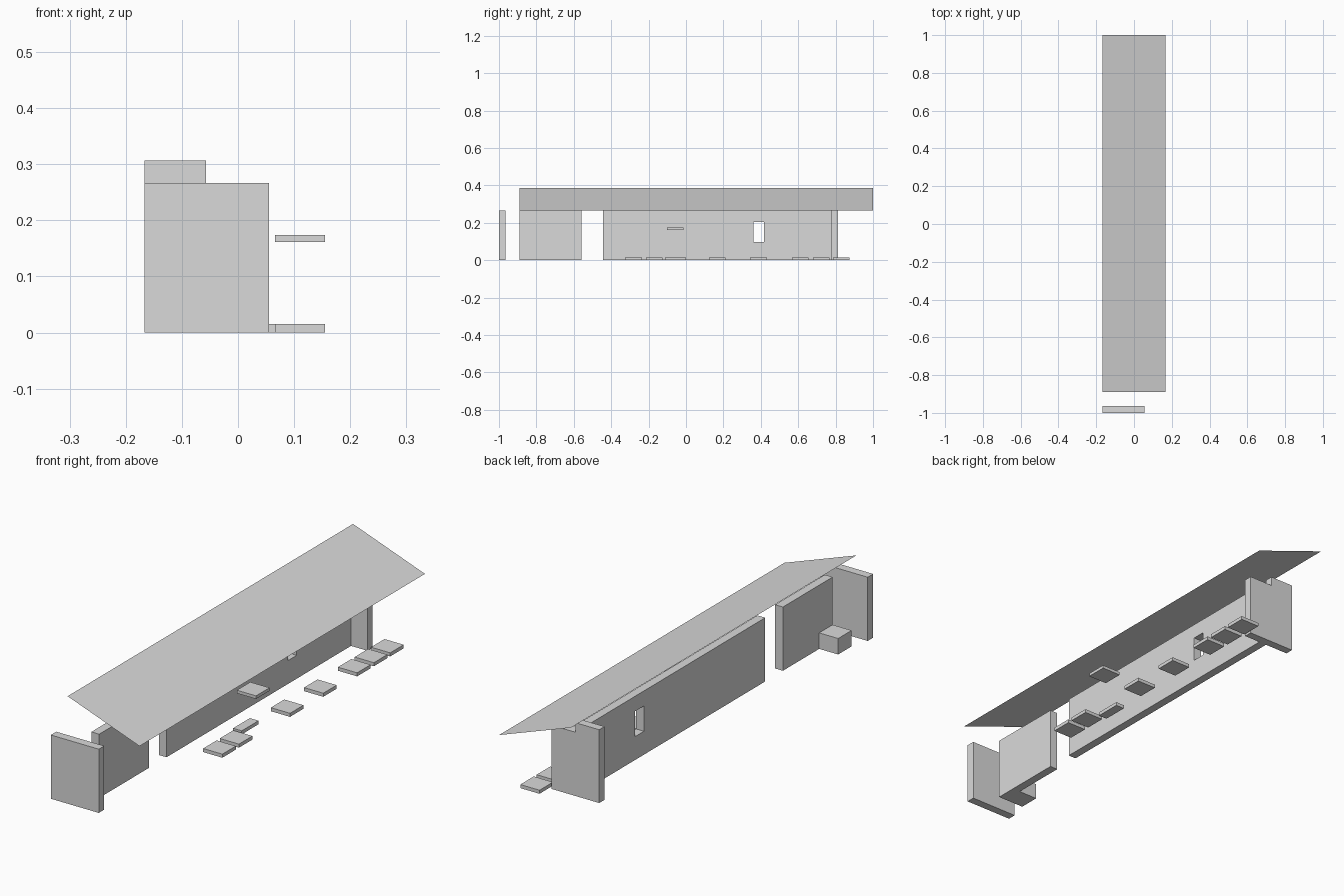
import bpy
import bmesh

if "Cube" in bpy.data.objects:
    bpy.data.objects.remove(bpy.data.objects["Cube"], do_unlink=True)

GREY = (0.7, 0.7, 0.7, 1.0)
plaster = bpy.data.materials.new("plain grey")
plaster.use_nodes = True
plaster.diffuse_color = GREY
plaster.node_tree.nodes["Principled BSDF"].inputs["Base Color"].default_value = GREY


def prism(name, outline, y0, y1, caps=True):
    """Sweep an (x, z) outline along y; an open outline makes a thin sheet."""
    bm = bmesh.new()
    front = [bm.verts.new((x, y0, z)) for x, z in outline]
    back = [bm.verts.new((x, y1, z)) for x, z in outline]
    count = len(outline)
    for i in range(count if caps else count - 1):
        j = (i + 1) % count
        bm.faces.new((front[i], front[j], back[j], back[i]))
    if caps:
        bm.faces.new(front)
        bm.faces.new(back[::-1])
        bmesh.ops.recalc_face_normals(bm, faces=bm.faces)
    mesh = bpy.data.meshes.new(name)
    bm.to_mesh(mesh)
    bm.free()
    mesh.materials.append(plaster)
    obj = bpy.data.objects.new(name, mesh)
    bpy.context.collection.objects.link(obj)
    return obj


def box(name, x, y, z):
    """Box from (min, max) pairs on each axis."""
    return prism(name, [(x[0], z[0]), (x[1], z[0]), (x[1], z[1]), (x[0], z[1])], *y)


WEST, EAST = -0.167, 0.055      # extent of the cross walls
OUTER, INNER = -0.057, -0.021   # faces of the long walls
TOP = 0.267

# Walls
box("front_wall", (WEST, EAST), (-1.0, -0.964), (0, TOP))
box("short_side_wall", (OUTER, INNER), (-0.889, -0.56), (0, TOP))
long_wall = box("long_side_wall", (OUTER, INNER), (-0.443, 0.778), (0, TOP))
prism("back_wall", [(WEST, 0), (EAST, 0), (EAST, TOP), (OUTER, TOP),
                    (OUTER, 0.307), (WEST, 0.307)], 0.778, 0.813)

# Window opening through the long wall
cutter = box("window_cutter", (OUTER - 0.05, INNER + 0.05), (0.36, 0.418), (0.098, 0.204))
cutter.hide_render = True
cutter.hide_viewport = True
opening = long_wall.modifiers.new("window", "BOOLEAN")
opening.operation = "DIFFERENCE"
opening.solver = "EXACT"
opening.object = cutter

# Sloping sheet roof
prism("roof", [(0.166, TOP), (WEST, 0.387)], -0.889, 1.0, caps=False)

# Block against the outside of the short wall
box("outside_block", (-0.145, OUTER), (-0.889, -0.80), (0, 0.067))

# Paving slabs along the open side
SLAB_X = (0.066, 0.155)
for i, y in enumerate((-0.325, -0.215, 0.123, 0.343, 0.567, 0.678, 0.786)):
    box(f"paving_slab_{i + 1}", SLAB_X, (y, y + 0.089), (0, 0.015))
box("narrow_slab", (0.055, 0.095), (-0.111, 0.0), (0, 0.015))
box("raised_slab", SLAB_X, (-0.102, -0.013), (0.161, 0.174))
